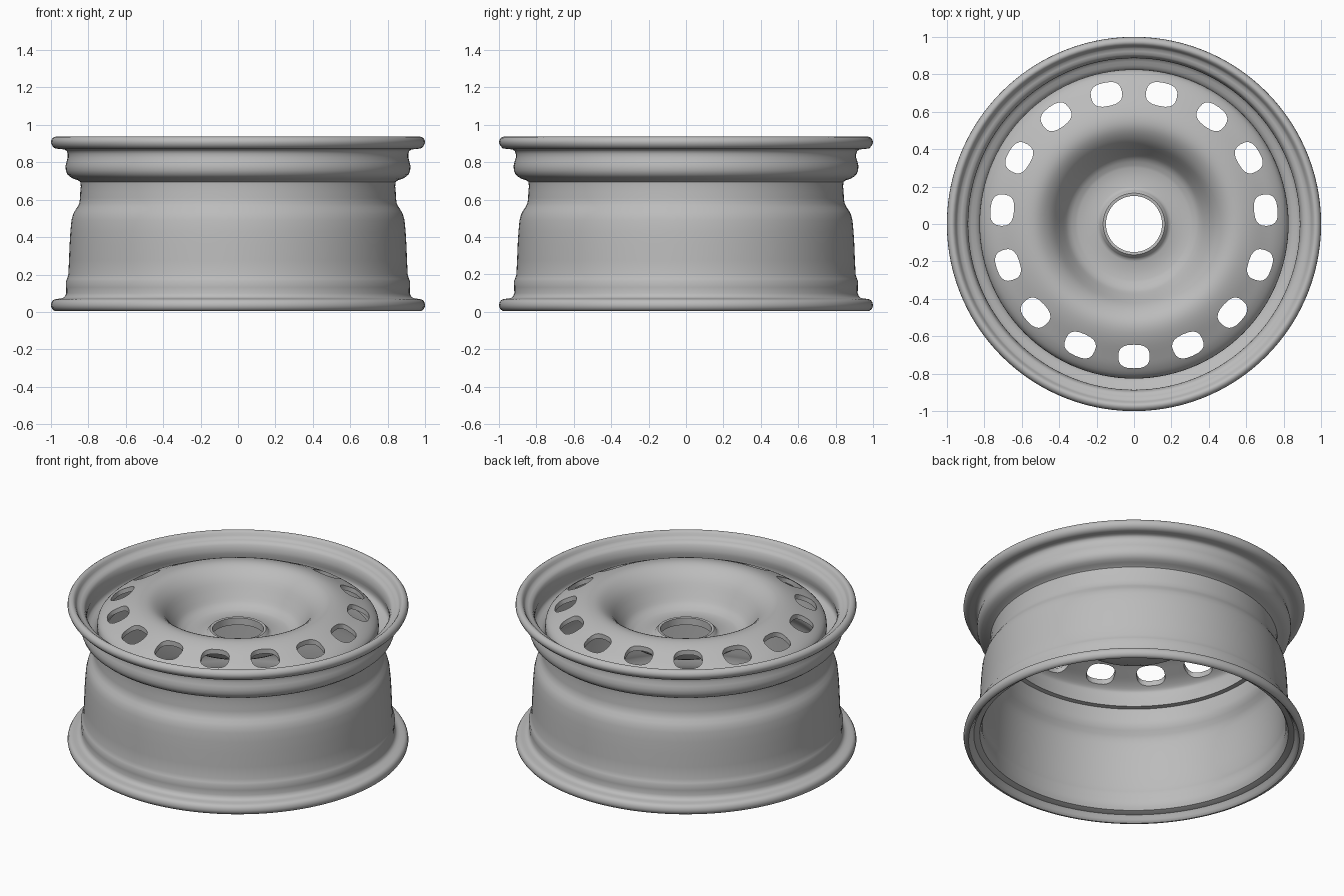
import bpy, bmesh, math
from mathutils import Vector

cube = bpy.data.objects.get("Cube")
if cube:
    bpy.data.objects.remove(cube, do_unlink=True)

steel = bpy.data.materials.new("grey steel")
steel.use_nodes = True
colour = (0.5, 0.5, 0.5, 1)
steel.diffuse_color = colour
steel.node_tree.nodes["Principled BSDF"].inputs["Base Color"].default_value = colour


def smooth_path(points, steps, closed=False):
    """Catmull-Rom curve through (radius, height) points."""
    pts = [Vector(p) for p in points]
    n = len(pts)
    pick = (lambda i: pts[i % n]) if closed else (lambda i: pts[max(0, min(i, n - 1))])
    path = []
    for i in range(n if closed else n - 1):
        a, b, c, d = (pick(i + k) for k in (-1, 0, 1, 2))
        for s in range(steps):
            t = s / steps
            path.append(0.5 * (2 * b + (c - a) * t + (2 * a - 5 * b + 4 * c - d) * t**2
                               + (3 * b - a - 3 * c + d) * t**3))
    return path if closed else path + [pts[-1]]


def lathe(name, path, segments=120):
    """Spin a closed profile around the wheel axis."""
    bm = bmesh.new()
    rings = []
    for i in range(segments):
        a = math.tau * i / segments
        rings.append([bm.verts.new((r * math.cos(a), r * math.sin(a), z)) for r, z in path])
    n = len(path)
    for i in range(segments):
        p, q = rings[i], rings[(i + 1) % segments]
        for j in range(n):
            k = (j + 1) % n
            bm.faces.new((p[j], q[j], q[k], p[k]))
    return finish(name, bm)


def finish(name, bm):
    bmesh.ops.recalc_face_normals(bm, faces=bm.faces)
    mesh = bpy.data.meshes.new(name)
    bm.to_mesh(mesh)
    bm.free()
    mesh.materials.append(steel)
    obj = bpy.data.objects.new(name, mesh)
    bpy.context.collection.objects.link(obj)
    return obj


def activate(obj):
    bpy.ops.object.select_all(action='DESELECT')
    obj.select_set(True)
    bpy.context.view_layer.objects.active = obj


# Barrel: outer side going up, then inner side going down
outer = [(0.97, 0.005), (0.99, 0.012), (1.0, 0.035), (0.99, 0.062), (0.965, 0.07),
         (0.935, 0.075), (0.918, 0.10), (0.92, 0.165), (0.907, 0.20), (0.90, 0.36),
         (0.89, 0.49), (0.872, 0.54), (0.848, 0.58), (0.843, 0.64), (0.842, 0.695),
         (0.875, 0.71), (0.912, 0.735), (0.922, 0.78), (0.91, 0.825), (0.915, 0.86),
         (0.94, 0.87), (0.98, 0.875), (1.0, 0.905), (0.99, 0.93), (0.97, 0.937)]
inner = [(0.955, 0.925), (0.94, 0.90), (0.905, 0.89), (0.89, 0.86), (0.886, 0.825),
         (0.895, 0.78), (0.885, 0.752), (0.85, 0.735), (0.822, 0.71), (0.817, 0.64),
         (0.82, 0.58), (0.85, 0.53), (0.866, 0.48), (0.876, 0.36), (0.884, 0.20),
         (0.893, 0.16), (0.89, 0.10), (0.905, 0.055), (0.94, 0.045), (0.955, 0.02)]
barrel = lathe("rim_barrel", smooth_path(outer + inner, 2, closed=True))

# Centre disc: flange, vented shoulder, bowl, flat hub and raised bore lip
shoulder = smooth_path([(0.818, 0.69), (0.826, 0.77), (0.815, 0.815), (0.77, 0.852), (0.71, 0.882),
                        (0.63, 0.918), (0.56, 0.934), (0.50, 0.922), (0.44, 0.875),
                        (0.39, 0.80), (0.35, 0.745), (0.30, 0.72)], 3)
hub = smooth_path([(0.30, 0.72), (0.20, 0.722), (0.18, 0.735), (0.165, 0.752), (0.15, 0.75)], 2)
top = shoulder + hub[1:]
under = []
for i, p in enumerate(top):
    d = (top[min(i + 1, len(top) - 1)] - top[max(i - 1, 0)]).normalized()
    under.append(p + 0.028 * Vector((-d.y, d.x)) * -1)
under[-1] = Vector((0.15, 0.705))
# Pick the side that lies below the crest
if under[len(top) // 3].y > top[len(top) // 3].y:
    under = [2 * p - u for p, u in zip(top, under)]
    under[-1] = Vector((0.15, 0.705))
disc = lathe("centre_disc", top + under[::-1])

# Fifteen rounded vent holes cut through the shoulder
HOLES, SIDES = 15, 20
bm = bmesh.new()
for h in range(HOLES):
    a = math.tau * h / HOLES - math.pi / 2
    radial = Vector((math.cos(a), math.sin(a), 0))
    tangent = Vector((-math.sin(a), math.cos(a), 0))
    loops = []
    for z in (0.76, 1.0):
        loop = []
        for s in range(SIDES):
            t = math.tau * s / SIDES
            c, n = math.cos(t), math.sin(t)
            u = math.copysign(abs(c) ** 0.75, c) * 0.063
            v = math.copysign(abs(n) ** 0.75, n) * 0.084
            loop.append(bm.verts.new(radial * (0.708 + u) + tangent * v + Vector((0, 0, z))))
        loops.append(loop)
    low, high = loops
    bm.faces.new(low[::-1])
    bm.faces.new(high)
    for s in range(SIDES):
        k = (s + 1) % SIDES
        bm.faces.new((low[s], low[k], high[k], high[s]))
cutter = finish("vent_cutter", bm)
cutter.hide_render = True
cut = disc.modifiers.new("vents", 'BOOLEAN')
cut.operation = 'DIFFERENCE'
cut.solver = 'EXACT'
cut.object = cutter
activate(disc)
bpy.ops.object.modifier_apply(modifier=cut.name)
bpy.data.objects.remove(cutter, do_unlink=True)

# Smooth pressed-steel shading with crisp edges
for obj in (barrel, disc):
    activate(obj)
    bpy.ops.object.shade_smooth_by_angle(angle=math.radians(40))
